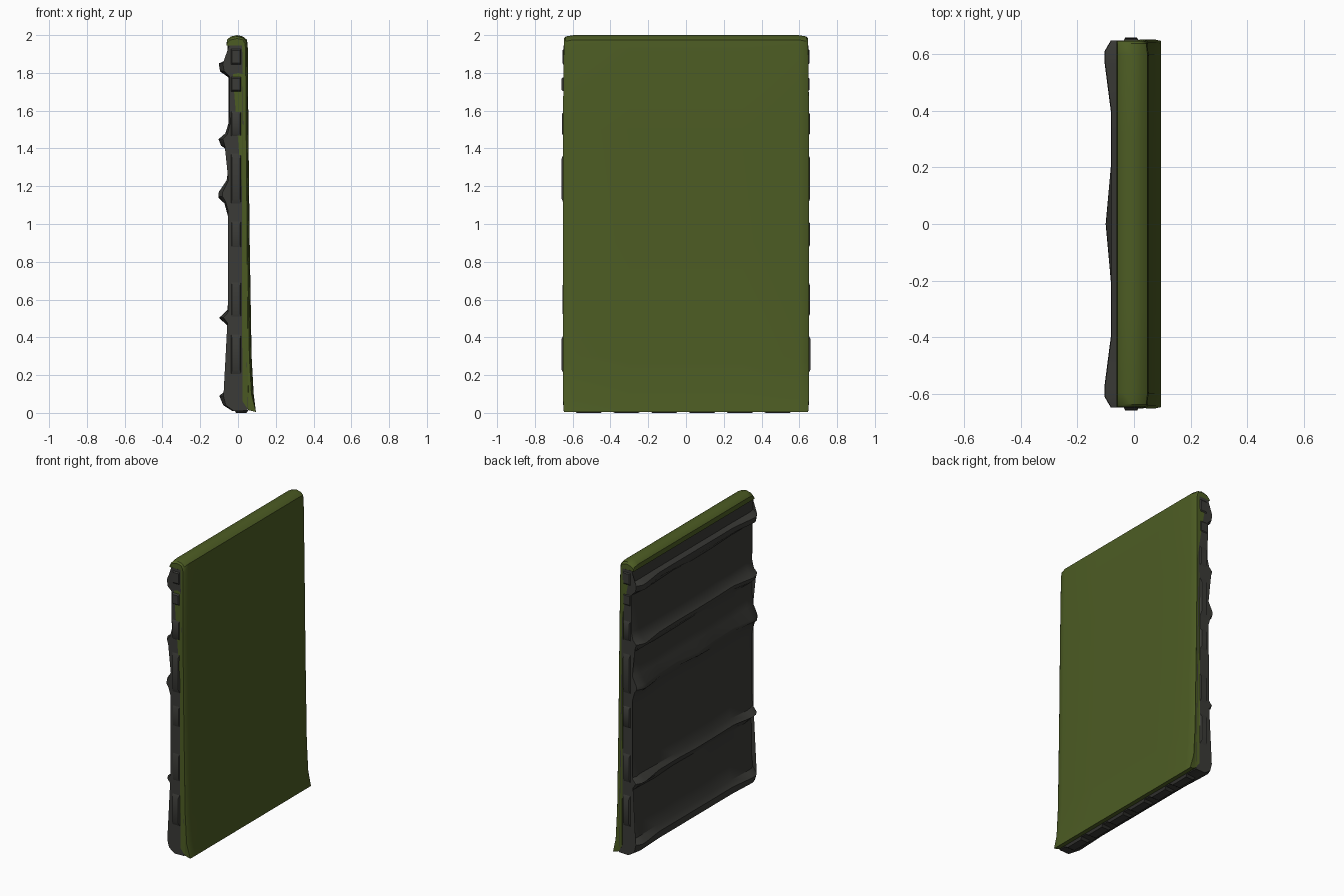
import bpy, bmesh, random

if "Cube" in bpy.data.objects:
    bpy.data.objects.remove(bpy.data.objects["Cube"])
random.seed(4)


def material(name, rgb):
    m = bpy.data.materials.new(name)
    m.diffuse_color = (*rgb, 1)
    m.use_nodes = True
    m.node_tree.nodes["Principled BSDF"].inputs["Base Color"].default_value = m.diffuse_color
    return m


GREEN = material("olive green", (0.073, 0.107, 0.017))
GREY = material("charcoal grey", (0.043, 0.043, 0.038))


def finish(bm, name, mat, angle=0.6):
    bmesh.ops.recalc_face_normals(bm, faces=bm.faces)
    me = bpy.data.meshes.new(name)
    bm.to_mesh(me)
    bm.free()
    ob = bpy.data.objects.new(name, me)
    bpy.context.collection.objects.link(ob)
    me.materials.append(mat)
    bpy.ops.object.select_all(action='DESELECT')
    ob.select_set(True)
    bpy.context.view_layer.objects.active = ob
    bpy.ops.object.shade_smooth_by_angle(angle=angle)
    return ob


def loft(rings, name, mat):
    bm = bmesh.new()
    loops = [[bm.verts.new(p) for p in r] for r in rings]
    n = len(loops[0])
    for a, b in zip(loops, loops[1:]):
        for i in range(n):
            j = (i + 1) % n
            bm.faces.new((a[i], a[j], b[j], b[i]))
    caps = [bm.faces.new(loops[0]), bm.faces.new(loops[-1])]
    bmesh.ops.triangulate(bm, faces=caps)
    return finish(bm, name, mat)


# Green padded front: flared at the foot, rolled over the top edge
cover = [(0.095, 0.005), (0.083, 0.1), (0.072, 0.3), (0.062, 0.9), (0.055, 1.5),
         (0.052, 1.93), (0.048, 1.975), (0.025, 1.993), (-0.005, 2.0),
         (-0.04, 1.992), (-0.058, 1.975), (-0.062, 1.945), (-0.04, 1.94),
         (0.015, 1.94), (0.02, 1.2), (0.022, 0.4), (0.025, 0.06), (0.055, 0.015)]
rings = []
for y, s in ((-0.652, 1), (-0.642, 0.4), (-0.6, 0), (-0.3, 0), (0, 0),
             (0.3, 0), (0.6, 0), (0.642, 0.4), (0.652, 1)):
    ring = []
    for i, (x, z) in enumerate(cover):
        if 1 <= i <= 6:
            x -= 0.012 * s
        if 6 <= i <= 10:
            z -= 0.018 * s
        yy = y * (0.992 if z < 0.05 or z > 1.9 else 1)
        ring.append((x, yy, z))
    rings.append(ring)
loft(rings, "green_cover", GREEN)

# Grey backing: panel line with folded ridges; (x, z, ridge weight)
back = [(-0.03, 0.01, 0), (-0.06, 0.04, .4), (-0.055, 0.09, 1), (-0.05, 0.125, .2),
        (-0.042, 0.25, 0), (-0.042, 0.45, 0), (-0.05, 0.475, .4), (-0.055, 0.505, 1),
        (-0.048, 0.54, .2), (-0.045, 0.65, 0), (-0.046, 1.02, 0), (-0.054, 1.11, .4),
        (-0.06, 1.145, 1), (-0.062, 1.17, .9), (-0.056, 1.23, .1), (-0.05, 1.30, 0),
        (-0.05, 1.39, 0), (-0.055, 1.42, .8), (-0.058, 1.45, 1), (-0.058, 1.475, .2),
        (-0.05, 1.53, 0), (-0.05, 1.78, 0), (-0.055, 1.81, .9), (-0.058, 1.85, 1),
        (-0.053, 1.87, .1), (-0.055, 1.945, 0)]
rings = []
for y in (-0.648, -0.61, -0.57, -0.4, -0.2, 0, 0.2, 0.4, 0.57, 0.61, 0.648):
    a = abs(y)
    ring = []
    for x, z, w in back:
        d = 0.044 if 0.55 < a < 0.62 else 0.03 if a > 0.62 else 0.022
        if y == 0 and 1.1 < z < 1.2:
            d = 0.04
        if a > 0.62:
            x += 0.008
        sag = random.uniform(-0.006, 0.006) if 0.2 < z < 1.85 and a < 0.6 else 0
        ring.append((x - d * w, y, max(z + sag, 0.01)))
    ring += [(0.022, y, 1.945), (0.022, y, 0.06), (0.05, y, 0.012)]
    rings.append(ring)
loft(rings, "grey_backing", GREY)


# Crumpled fabric folds along both side edges and the bottom edge
def fold(name, lo, hi, axis, sign):
    bm = bmesh.new()
    bmesh.ops.create_cube(bm, size=1)
    for v in bm.verts:
        outer = v.co[axis] * sign > 0
        for k in range(3):
            t = v.co[k] + 0.5
            if outer and k != axis:
                t = 0.5 + (t - 0.5) * 0.75
            v.co[k] = lo[k] + (hi[k] - lo[k]) * t
    finish(bm, name, GREY)


for side in (-1, 1):
    for i, (z0, z1) in enumerate(((0.2, 0.42), (0.5, 0.7), (0.87, 1.02), (1.1, 1.38),
                                  (1.46, 1.6), (1.7, 1.78), (1.84, 1.93))):
        t = random.uniform(0.652, 0.659)
        ys = sorted((side * 0.645, side * t))
        fold(f"side_fold_{side}_{i}", (-0.038, ys[0], z0), (0.018, ys[1], z1), 1, side)
for i in range(6):
    y = -0.6 + i * 0.2
    fold(f"bottom_fold_{i}", (-0.02, y, 0.0), (0.055, y + 0.17, 0.015), 2, -1)
